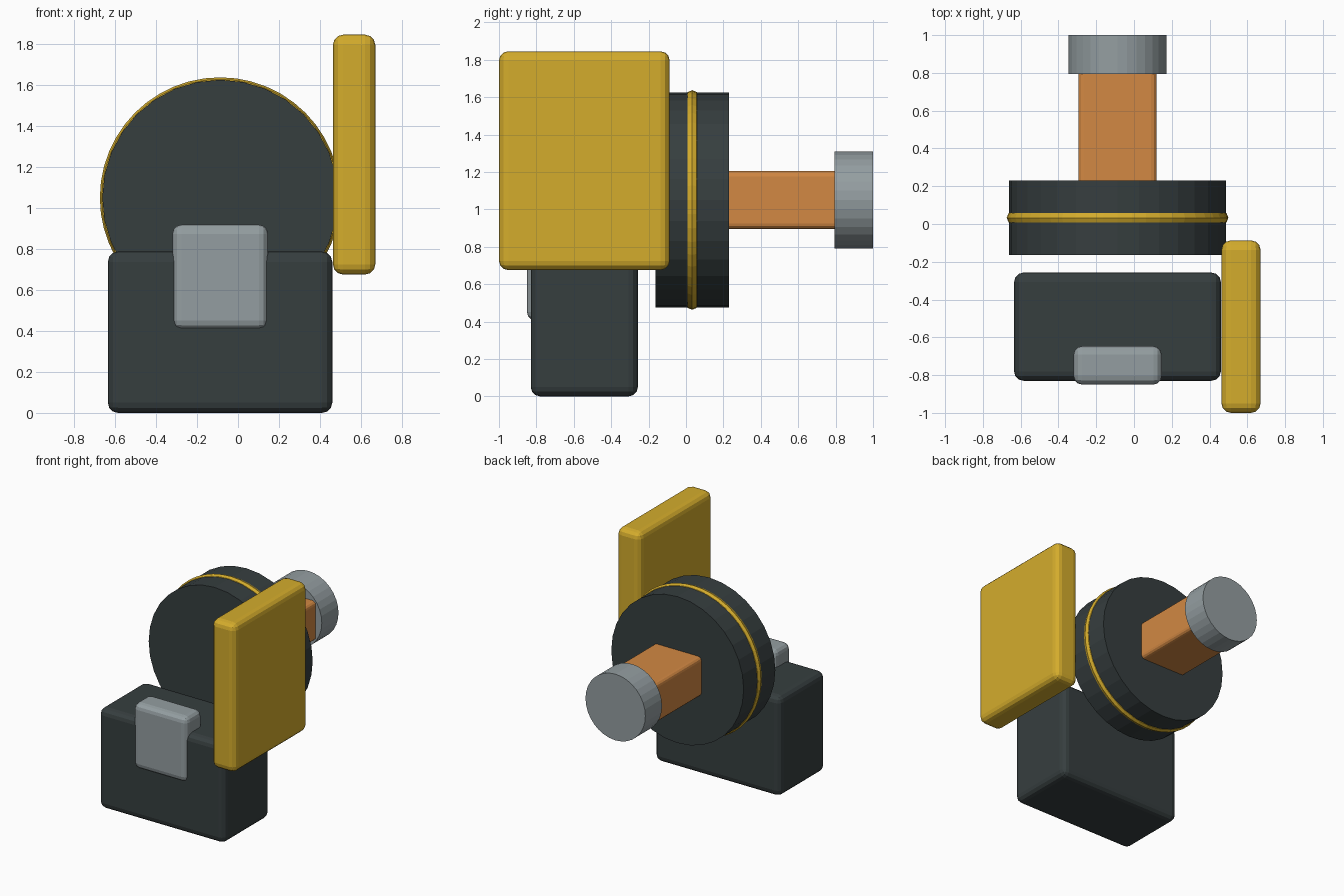
import bpy
import math

if "Cube" in bpy.data.objects:
    bpy.data.objects.remove(bpy.data.objects["Cube"])


def material(name, r, g, b):
    """Flat colour given as 0-255 display values, stored as linear."""
    def lin(c):
        c /= 255
        return c / 12.92 if c <= 0.04045 else ((c + 0.055) / 1.055) ** 2.4
    m = bpy.data.materials.new(name)
    m.diffuse_color = (lin(r), lin(g), lin(b), 1)
    m.use_nodes = True
    m.node_tree.nodes["Principled BSDF"].inputs["Base Color"].default_value = m.diffuse_color
    return m


DARK = material("dark slate", 54, 62, 63)
GOLD = material("gold", 212, 172, 44)
COPPER = material("copper", 210, 136, 67)
STEEL = material("steel grey", 148, 158, 161)


def box(name, lo, hi, mat, bevel, segments=3):
    """Rounded box spanning two opposite corners."""
    bpy.ops.mesh.primitive_cube_add(
        size=1, location=[(a + b) / 2 for a, b in zip(lo, hi)])
    ob = bpy.context.object
    ob.name = name
    ob.scale = [b - a for a, b in zip(lo, hi)]
    bpy.ops.object.transform_apply(location=False, rotation=False, scale=True)
    mod = ob.modifiers.new("rounded edges", 'BEVEL')
    mod.width = bevel
    mod.segments = segments
    ob.data.materials.append(mat)
    return ob


AXIS_X, AXIS_Z = -0.087, 1.05   # shared axis of all the round parts


def drum(name, radius, y0, y1, mat):
    """Faceted cylinder lying along y."""
    bpy.ops.mesh.primitive_cylinder_add(
        vertices=32, radius=radius, depth=y1 - y0,
        location=(AXIS_X, (y0 + y1) / 2, AXIS_Z),
        rotation=(math.pi / 2, 0, 0))
    ob = bpy.context.object
    ob.name = name
    ob.data.materials.append(mat)
    return ob


# Base block with the clasp on its front
box("base_block", (-0.635, -0.83, 0), (0.46, -0.257, 0.787), DARK, 0.05)
box("front_clasp", (-0.32, -0.85, 0.405), (0.147, -0.647, 0.918), STEEL, 0.045)

# Upright side panel
box("side_panel", (0.463, -1.0, 0.675), (0.67, -0.087, 1.845), GOLD, 0.05)

# Large disc with a trim ring around its rim
drum("disc", 0.575, -0.163, 0.23, DARK)
bpy.ops.mesh.primitive_torus_add(
    location=(AXIS_X, 0.033, AXIS_Z), rotation=(math.pi / 2, 0, 0),
    major_segments=48, minor_segments=8, major_radius=0.553, minor_radius=0.034)
ring = bpy.context.object
ring.name = "trim_ring"
ring.data.materials.append(GOLD)

# Rear arm and end cap
box("rear_arm", (-0.295, 0.15, 0.895), (0.12, 0.86, 1.205), COPPER, 0.03)
drum("end_cap", 0.26, 0.793, 1.0, STEEL)
